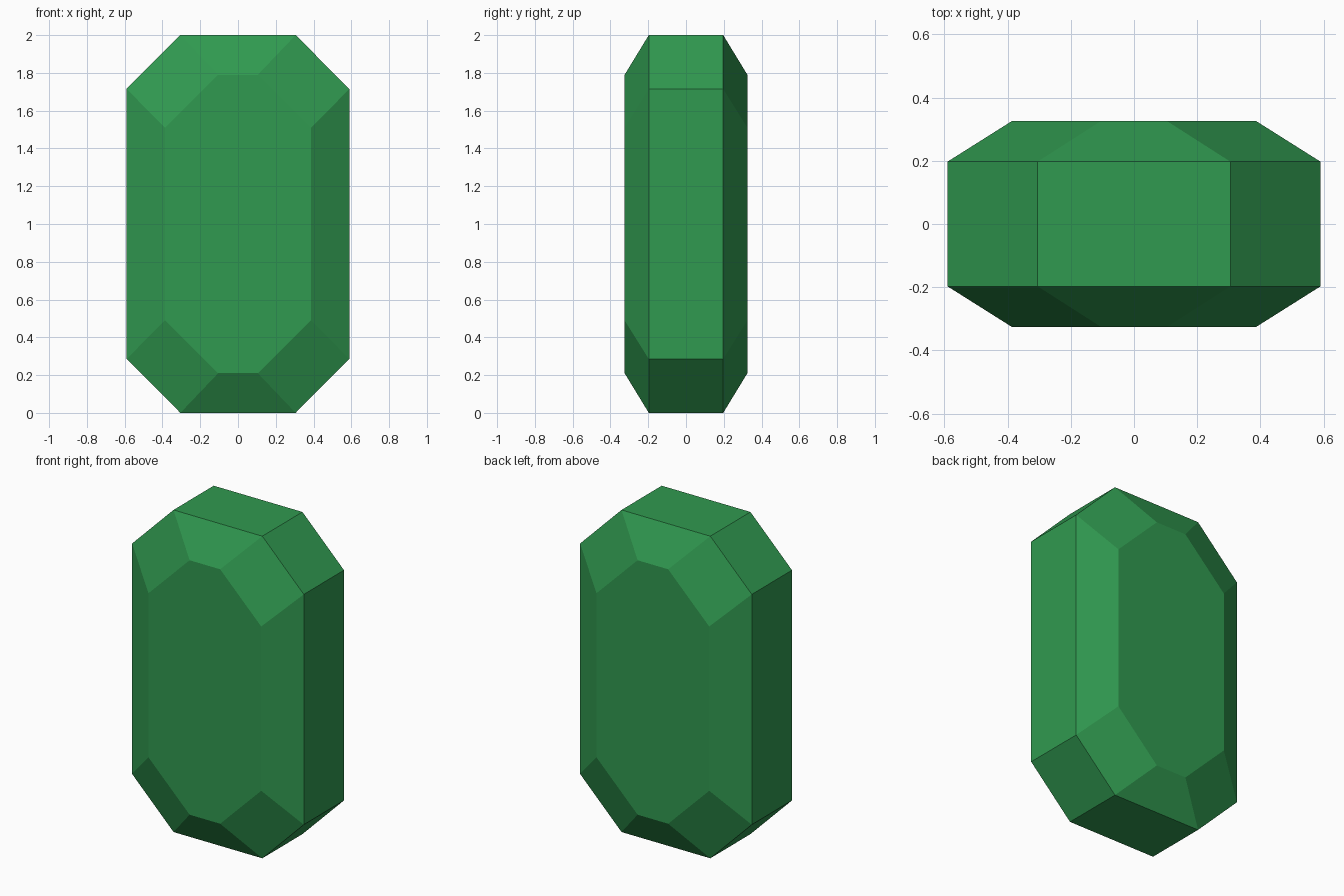
import bpy, bmesh

if "Cube" in bpy.data.objects:
    bpy.data.objects.remove(bpy.data.objects["Cube"])

# Half-octagon rings: (y, half width, half height, corner x, corner z)
OUTER = (0.59, 1.0, 0.305, 0.715)
INNER = (0.387, 0.79, 0.105, 0.51)
RINGS = [(-0.325, INNER), (-0.197, OUTER), (0.197, OUTER), (0.325, INNER)]


def octagon(bm, y, size):
    w, h, cx, cz = size
    pts = [(cx, -h), (w, -cz), (w, cz), (cx, h),
           (-cx, h), (-w, cz), (-w, -cz), (-cx, -h)]
    return [bm.verts.new((x, y, z + 1)) for x, z in pts]


# Faceted gem: bevelled front, straight girdle, bevelled back
bm = bmesh.new()
loops = [octagon(bm, y, s) for y, s in RINGS]
for a, b in zip(loops, loops[1:]):
    for i in range(8):
        j = (i + 1) % 8
        bm.faces.new((a[i], a[j], b[j], b[i]))
bm.faces.new(loops[0])
bm.faces.new(loops[-1])
bmesh.ops.recalc_face_normals(bm, faces=bm.faces)

mesh = bpy.data.meshes.new("gem")
bm.to_mesh(mesh)
bm.free()
gem = bpy.data.objects.new("gem", mesh)
bpy.context.collection.objects.link(gem)

# Green material
green = bpy.data.materials.new("green")
green.diffuse_color = (0.03, 0.32, 0.08, 1)
green.use_nodes = True
green.node_tree.nodes["Principled BSDF"].inputs["Base Color"].default_value = green.diffuse_color
mesh.materials.append(green)
